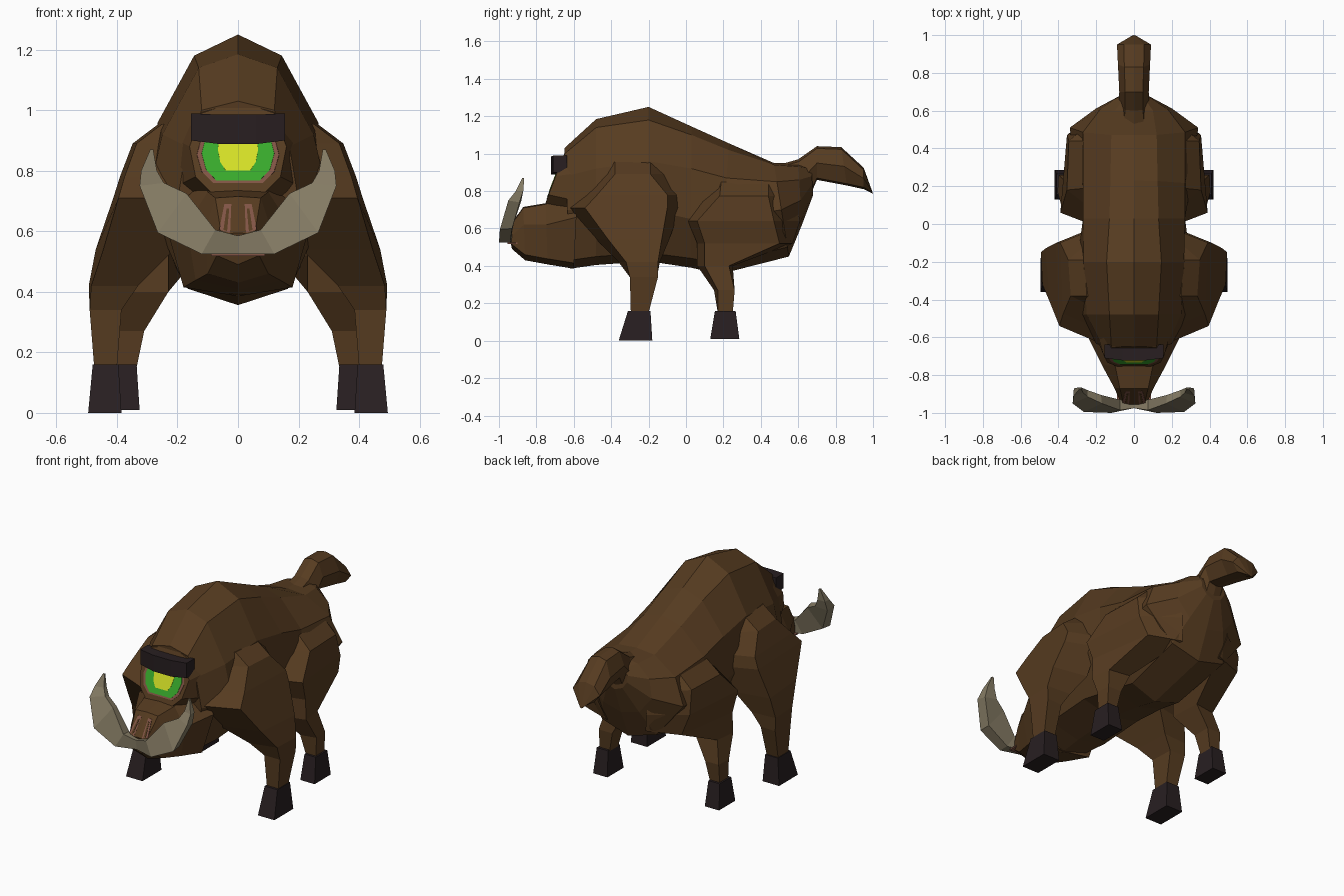
import bpy, bmesh, math


def mat(name, rgb):
    m = bpy.data.materials.new(name)
    m.diffuse_color = (*rgb, 1)
    return m


FUR = mat("brown_fur", (0.093, 0.044, 0.0145))
HOOF = mat("dark_hoof", (0.021, 0.0135, 0.015))
TUSK = mat("bone", (0.23, 0.195, 0.125))
PINK = mat("pink_skin", (0.22, 0.09, 0.06))
GREEN = mat("green_eye", (0.04, 0.4, 0.025))
YELLOW = mat("yellow_pupil", (0.66, 0.75, 0.02))


def loft(name, rings, material):
    """Skin a closed solid through rings of 3D points."""
    bm = bmesh.new()
    vs = [[bm.verts.new(p) for p in r] for r in rings]
    n = len(rings[0])
    for a, b in zip(vs, vs[1:]):
        for i in range(n):
            j = (i + 1) % n
            bm.faces.new((a[i], a[j], b[j], b[i]))
    bm.faces.new(vs[0][::-1])
    bm.faces.new(vs[-1])
    bmesh.ops.recalc_face_normals(bm, faces=bm.faces)
    me = bpy.data.meshes.new(name)
    bm.to_mesh(me)
    bm.free()
    me.materials.append(material)
    ob = bpy.data.objects.new(name, me)
    bpy.context.collection.objects.link(ob)
    return ob


def both_sides(name, rings, material):
    for side, s in (("right", 1), ("left", -1)):
        loft(f"{side}_{name}", [[(s * x, y, z) for x, y, z in r] for r in rings], material)


def section(y_top, y_low, half):
    """Mirror a half outline (top centre to bottom centre); y leans from top to bottom."""
    pts = half + [(-x, z) for x, z in half[-2:0:-1]]
    zt, zl = half[0][1], half[-1][1]
    return [(x, y_low + (y_top - y_low) * (z - zl) / (zt - zl), z) for x, z in pts]


# Torso
loft("torso", [
    section(-.65, -.62, [(0, 1.03), (.12, 1.0), (.17, .88), (.2, .7), (.15, .43), (0, .385)]),
    section(-.48, -.48, [(0, 1.185), (.13, 1.14), (.25, .92), (.3, .7), (.19, .45), (0, .405)]),
    section(-.20, -.20, [(0, 1.25), (.145, 1.18), (.265, .96), (.3, .7), (.19, .47), (0, .425)]),
    section(.03, .03, [(0, 1.145), (.13, 1.1), (.27, .92), (.27, .65), (.17, .44), (0, .39)]),
    section(.23, .18, [(0, 1.055), (.125, 1.02), (.27, .87), (.3, .65), (.165, .41), (0, .356)]),
    section(.47, .55, [(0, .95), (.12, .94), (.27, .85), (.34, .7), (.18, .5), (0, .45)]),
    section(.60, .62, [(0, .95), (.1, .93), (.18, .86), (.2, .75), (.12, .65), (0, .62)]),
    section(.67, .68, [(0, .93), (.05, .92), (.08, .88), (.08, .84), (.05, .8), (0, .78)]),
], FUR)

# Tail
loft("tail", [
    section(yt, yb, [(0, zt), (w * .6, zt - .012), (w, (zt + zb) / 2), (w * .6, zb + .01), (0, zb)])
    for yt, yb, zt, zb, w in [
        (.46, .58, .93, .74, .09), (.60, .67, .97, .79, .08), (.70, .70, 1.04, .86, .078),
        (.83, .86, 1.035, .83, .085), (.95, .95, .925, .81, .09), (.995, 1.0, .80, .785, .01)]
], FUR)

# Face mound carrying the eye
loft("face", [
    section(-.55, -.55, [(0, 1.08), (.12, 1.04), (.2, .9), (.22, .74), (.12, .66), (0, .64)]),
    section(-.64, -.765, [(0, 1.03), (.12, .99), (.16, .88), (.14, .78), (.08, .72), (0, .70)]),
], FUR)

# Snout and jaw
loft("snout", [
    section(y0, y1, [(0, zt + .005), (wt, zt), (wm, zm), (wb, zb + .03), (0, zb)])
    for y0, y1, zt, wt, zm, wm, zb, wb in [
        (-.58, -.60, .78, .12, .66, .25, .385, .18), (-.75, -.74, .73, .1, .62, .17, .408, .14),
        (-.87, -.86, .71, .075, .62, .105, .43, .1), (-.955, -.93, .59, .055, .55, .07, .49, .07)]
], FUR)

# Tusks sweep outward and up
both_sides("tusk", [
    [(0, -.975, .585), (0, -.965, .525), (0, -.92, .525), (0, -.92, .585)],
    [(.075, -.985, .605), (.12, -1.0, .525), (.12, -.94, .525), (.075, -.93, .6)],
    [(.17, -.95, .725), (.265, -.995, .595), (.26, -.93, .6), (.175, -.905, .715)],
    [(.245, -.915, .76), (.325, -.95, .75), (.32, -.89, .74), (.245, -.88, .75)],
    [(.268, -.895, .80), (.32, -.91, .80), (.318, -.87, .80), (.268, -.87, .80)],
    [(.28, -.872, .87), (.29, -.875, .87), (.29, -.865, .87), (.28, -.865, .87)],
], TUSK)

# Front and hind legs, each ring: height, front-inner, front-outer, back-outer, back-inner
FRONT = [
    (.955, (.18, -.42), (.25, -.38), (.262, -.19), (.2, -.16)),
    (.89, (.18, -.46), (.335, -.38), (.348, -.19), (.22, -.08)),
    (.78, (.18, -.56), (.375, -.475), (.39, -.1), (.24, -.04)),
    (.71, (.17, -.635), (.395, -.54), (.412, -.1), (.24, -.03)),
    (.54, (.21, -.48), (.445, -.415), (.47, -.13), (.26, -.09)),
    (.42, (.33, -.36), (.485, -.32), (.493, -.15), (.34, -.14)),
    (.34, (.385, -.3), (.49, -.3), (.49, -.15), (.39, -.155)),
    (.15, (.40, -.295), (.475, -.295), (.475, -.2), (.40, -.2))]
HIND = [
    (.865, (.18, .17), (.255, .19), (.25, .44), (.16, .5)),
    (.775, (.25, .1), (.355, .18), (.345, .44), (.18, .58)),
    (.64, (.26, .01), (.39, .06), (.355, .47), (.16, .61)),
    (.52, (.23, .06), (.38, .1), (.32, .5), (.13, .57)),
    (.40, (.23, .06), (.385, .1), (.37, .23), (.24, .25)),
    (.27, (.31, .15), (.405, .17), (.40, .26), (.31, .26)),
    (.15, (.335, .17), (.40, .17), (.40, .25), (.335, .25))]
for name, data in (("front_leg", FRONT), ("hind_leg", HIND)):
    both_sides(name, [[(x, y, z) for x, y in corners] for z, *corners in data], FUR)


# Hooves flare toward the ground
def box_ring(x0, x1, y0, y1, z):
    return [(x0, y0, z), (x1, y0, z), (x1, y1, z), (x0, y1, z)]


both_sides("front_hoof", [box_ring(.385, .495, -.36, -.18, 0), box_ring(.395, .48, -.31, -.19, .16)], HOOF)
both_sides("hind_hoof", [box_ring(.325, .42, .13, .285, .01), box_ring(.335, .41, .155, .265, .16)], HOOF)

# Heavy brow bar, slightly bowed
loft("brow", [[(x, -.722 + d, .888 + d), (x, -.722 + d, .985 + d * .4),
               (x, -.637, .985 + d * .4), (x, -.637, .888 + d)]
              for x, d in ((-.155, .012), (-.06, 0), (.06, 0), (.155, .012))], HOOF)


# Eye plates lie on the sloped face
def face_y(z):
    return -.64 - .125 * (1.03 - z) / .33


def eye_plate(name, w, z_top, z_bot, depth, material):
    h = z_top - z_bot
    half = [(w * .85, z_top), (w, z_bot + h * .55), (w * .88, z_bot + h * .22), (w * .6, z_bot)]
    pts = half + [(-x, z) for x, z in half[::-1]]
    loft(name, [[(x, face_y(z) + .004, z) for x, z in pts],
                [(x * .98, face_y(z) - depth, z) for x, z in pts]], material)


eye_plate("eye_rim", .138, .93, .759, .002, PINK)
eye_plate("eye_iris", .122, .93, .768, .0038, GREEN)
eye_plate("eye_pupil", .068, .93, .80, .0055, YELLOW)


# Nostrils: pink plates with dark slits on the sloped nose
def nose_plate(name, quad, lift, material):
    def y(z):
        return -.87 - .085 * (.71 - z) / .12
    both_sides(name, [[(x, y(z) + .004, z) for x, z in quad],
                      [(x, y(z) - lift, z) for x, z in quad]], material)


nose_plate("nostril_rim", [(.022, .69), (.045, .69), (.062, .605), (.026, .595)], .003, PINK)
nose_plate("nostril", [(.029, .675), (.038, .675), (.048, .605), (.036, .6)], .005, FUR)

# Mouth line under the tusks
loft("mouth", [box_ring(-.09, .09, -.955, -.90, .518), box_ring(-.09, .09, -.955, -.90, .526)], PINK)
